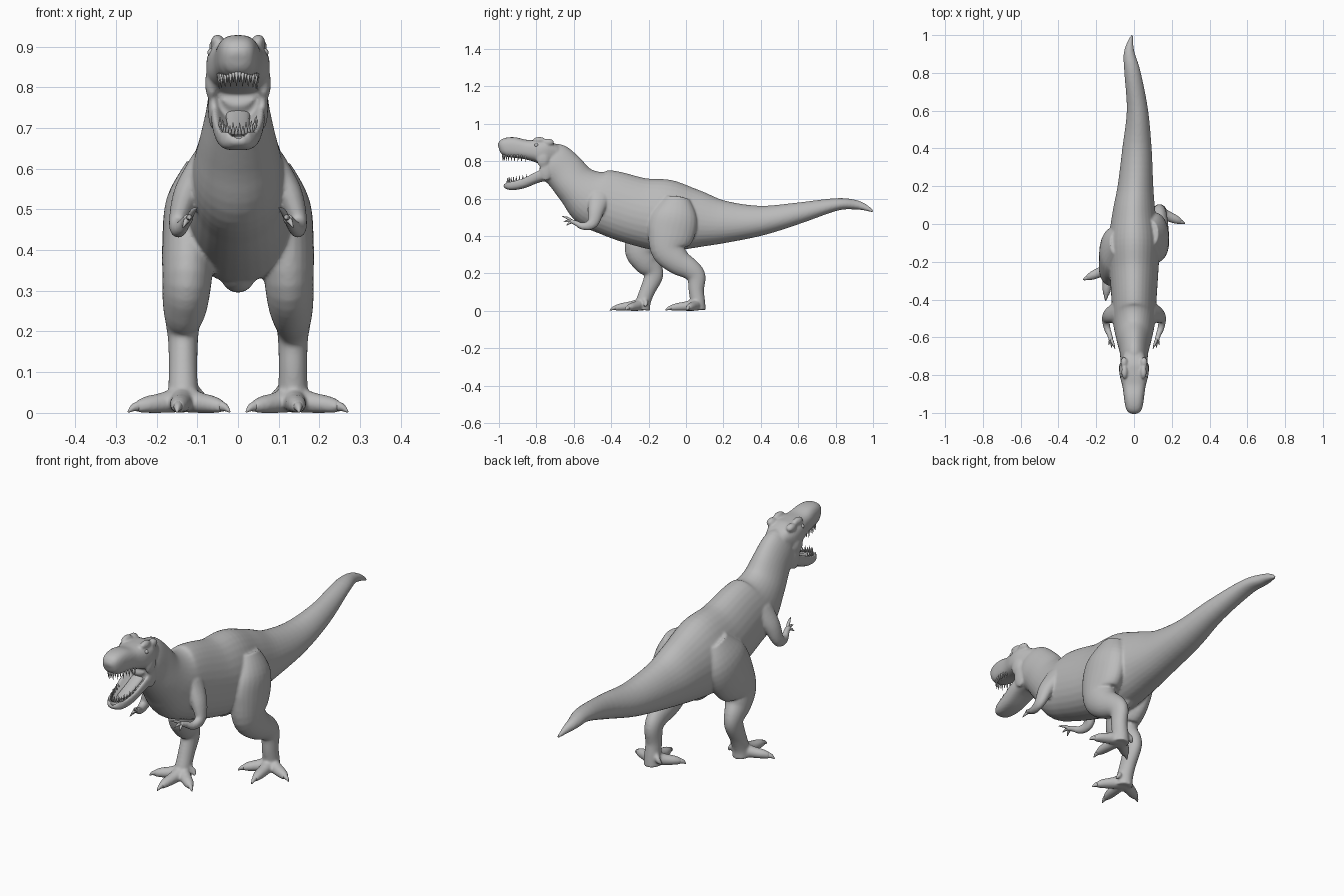
import bpy, bmesh
from math import sin, cos, pi, radians, copysign
from mathutils import Vector, Matrix

cube = bpy.data.objects.get("Cube")
if cube:
    bpy.data.objects.remove(cube, do_unlink=True)

hide = bpy.data.materials.new("grey_hide")
hide.use_nodes = True
GREY = (0.5, 0.5, 0.5, 1)
hide.diffuse_color = GREY
hide.node_tree.nodes["Principled BSDF"].inputs["Base Color"].default_value = GREY


# Cross-sections: angle -> (sideways, upwards) on a unit ring
def oval(a):
    return cos(a), sin(a)


def torso_section(a):
    return cos(a) * (1 - 0.12 * sin(a)), sin(a)


def boxy(a):
    return tuple(copysign(abs(c) ** 0.75, c) for c in (cos(a), sin(a)))


def trough(a):
    u = copysign(abs(cos(a)) ** 0.5, cos(a))
    return u, sin(a) if sin(a) < 0 else 0.9 * abs(sin(2 * a)) - 0.4 * sin(a) ** 4


def spline(pts, steps):
    """Smooth curve through rows of numbers."""
    pts = [Vector(p) for p in pts]
    ext = [pts[0]] + pts + [pts[-1]]
    rows = []
    for i in range(len(pts) - 1):
        a, b, c, d = ext[i:i + 4]
        for k in range(steps):
            t = k / steps
            rows.append(b + (c - a) * (t / 2) + (a * 2 - b * 5 + c * 4 - d) * (t * t / 2)
                        + (b * 3 - a - c * 3 + d) * (t ** 3 / 2))
    return rows + [pts[-1]]


def loft(bm, stations, section=oval, sides=24, steps=5):
    """Skin rings along a path of (x, y, z, half width, half height)."""
    rows = spline(stations, steps)
    path = [Vector(r[:3]) for r in rows]
    rings = []
    for i, r in enumerate(rows):
        t = (path[min(i + 1, len(path) - 1)] - path[max(i - 1, 0)]).normalized()
        up = t.cross(Vector((1, 0, 0))).normalized()
        side = up.cross(t)
        ring = []
        for k in range(sides):
            u, v = section(2 * pi * k / sides)
            p = path[i] + side * (u * max(r[3], 0.001)) + up * (v * max(r[4], 0.001))
            p.z = max(p.z, 0)
            ring.append(bm.verts.new(p))
        rings.append(ring)
    for a, b in zip(rings, rings[1:]):
        for k in range(sides):
            n = (k + 1) % sides
            bm.faces.new((a[k], a[n], b[n], b[k]))
    bm.faces.new(rings[0][::-1])
    bm.faces.new(rings[-1])


def ball(bm, centre, size, segments=16):
    bmesh.ops.create_uvsphere(bm, u_segments=segments, v_segments=segments // 2 + 2, radius=1,
                              matrix=Matrix.Translation(centre) @ Matrix.Diagonal((*size, 1)))


def finish(bm, name):
    bmesh.ops.recalc_face_normals(bm, faces=bm.faces)
    mesh = bpy.data.meshes.new(name)
    bm.to_mesh(mesh)
    bm.free()
    mesh.materials.append(hide)
    mesh.shade_smooth()
    obj = bpy.data.objects.new(name, mesh)
    bpy.context.collection.objects.link(obj)
    return obj


skin = bmesh.new()

# Tail, trunk and neck
loft(skin, [
    (-.01, 1.0, .53, .005, .006), (-.02, .96, .552, .016, .017), (-.025, .9, .568, .03, .026),
    (-.008, .8, .568, .043, .034), (.018, .6, .522, .056, .057), (.016, .4, .482, .077, .08),
    (.008, .2, .475, .094, .115), (0, .05, .49, .115, .157), (0, -.1, .508, .135, .192),
    (0, -.25, .53, .128, .182), (0, -.4, .575, .118, .175), (0, -.5, .605, .112, .158),
    (0, -.585, .67, .095, .118), (0, -.65, .745, .078, .11), (0, -.71, .797, .07, .105),
    (0, -.76, .82, .055, .07)], torso_section, 32)
ball(skin, (0, -.1, .345), (.045, .08, .05))

# Skull with brow ridges, cheeks and snout
loft(skin, [
    (0, -.69, .835, .055, .05), (0, -.75, .845, .076, .066), (0, -.8, .855, .076, .06),
    (0, -.86, .863, .061, .052), (0, -.92, .873, .053, .055), (0, -.965, .874, .046, .05),
    (0, -.99, .869, .034, .036), (0, -1.0, .866, .016, .02)], boxy, 28)

# Lower jaw
loft(skin, [
    (0, -.72, .745, .062, .05), (0, -.79, .72, .066, .034), (0, -.87, .685, .058, .03),
    (0, -.93, .672, .047, .027), (0, -.96, .675, .031, .022), (0, -.972, .68, .012, .012)],
    trough, 32)

for s in (-1, 1):
    ball(skin, (s * .05, -.785, .912), (.017, .035, .018))
    ball(skin, (s * .052, -.735, .9), (.02, .03, .02))
    ball(skin, (s * .064, -.765, .81), (.017, .035, .045))
    ball(skin, (s * .06, -.75, .75), (.014, .035, .055))
    # Shoulder, upper arm and forearm
    loft(skin, [
        (s * .085, -.46, .62, .03, .06), (s * .125, -.48, .54, .033, .045),
        (s * .148, -.5, .468, .022, .03), (s * .143, -.55, .452, .018, .02),
        (s * .128, -.59, .47, .014, .014), (s * .12, -.62, .48, .014, .011)], oval, 16)

# Legs: shared heights and girths, with each stride given by its y positions
LIMB = [(.085, .6, .045, .07), (.113, .51, .064, .12), (.12, .42, .066, .128),
        (.125, .33, .061, .095), (.13, .265, .055, .072), (.135, .22, .043, .056),
        (.135, .18, .037, .05), (.135, .11, .035, .041), (.135, .05, .037, .04),
        (.135, .005, .04, .044)]
STRIDES = {1: (-.05, -.06, -.08, -.095, -.045, .025, .055, .055, .062, .062),
           -1: (-.1, -.13, -.18, -.235, -.215, -.18, -.175, -.205, -.228, -.235)}
TOES = [(.135, -.06), (.015, -.172), (-.115, -.09)]
claws = bmesh.new()
for s, ys in STRIDES.items():
    loft(skin, [(s * x, y, z, w, d) for (x, z, w, d), y in zip(LIMB, ys)], oval, 24)
    foot = ys[-1]
    for dx, dy in TOES:
        def along(f, z, w, h):
            return s * (.135 + dx * f), foot + dy * f, z, w, h
        loft(skin, [along(0, .035, .03, .034), along(.35, .025, .027, .026),
                    along(.65, .02, .023, .021), along(.85, .014, .014, .014)], oval, 16)
        loft(claws, [along(.75, .018, .014, .015), along(.9, .013, .009, .01),
                     along(1, .002, .002, .002)], oval, 10, 3)
    # Small raised toe on the inside of the foot
    loft(skin, [(s * .11, foot + .01, .06, .014, .014), (s * .09, foot + .022, .04, .012, .012),
                (s * .078, foot + .012, .022, .006, .006)], oval, 10)

body = finish(skin, "body")
remesh = body.modifiers.new("blend", "REMESH")
remesh.mode = "VOXEL"
remesh.voxel_size = 0.006
remesh.use_smooth_shade = True
relax = body.modifiers.new("relax", "SMOOTH")
relax.factor = 0.5
relax.iterations = 5
finish(claws, "toe_claws")

# Fingers
fingers = bmesh.new()
for s in (-1, 1):
    for tip in ((.1, -.662, .505), (.118, -.655, .475), (.135, -.64, .455)):
        x, y, z = tip
        loft(fingers, [(s * .121, -.605, .476, .008, .008),
                       (s * (x + .121) / 2, (y - .605) / 2, (z + .486) / 2, .007, .007),
                       (s * x, y, z, .001, .001)], oval, 8, 3)
finish(fingers, "fingers")


# Teeth: cones set around a U-shaped arch
def teeth(name, count, half_width, back, reach, z, length, curve):
    bm = bmesh.new()
    for i in range(count):
        a = radians(-88 + 176 * i / (count - 1))
        size = length * (0.8 + 0.3 * (i % 2))
        centre = Vector((half_width * sin(a), back - reach * cos(a),
                         z + curve * (1 - cos(a)) + size / 2))
        bmesh.ops.create_cone(bm, cap_ends=True, segments=8, radius1=.0055, radius2=.0008,
                              depth=abs(size), matrix=Matrix.Translation(centre)
                              @ Matrix.Diagonal((1, 1, copysign(1, size), 1)))
    finish(bm, name)


teeth("upper_teeth", 20, .047, -.855, .125, .84, -.034, -.008)
teeth("lower_teeth", 18, .045, -.85, .105, .683, .027, .018)

# Tongue
tongue = bmesh.new()
loft(tongue, [(0, -.74, .745, .03, .014), (0, -.82, .71, .028, .012),
              (0, -.89, .688, .024, .009), (0, -.925, .688, .008, .004)], oval, 16)
finish(tongue, "tongue")

# Eyes and nostrils
details = bmesh.new()
for s in (-1, 1):
    ball(details, (s * .066, -.8, .885), (.009, .011, .01), 12)
    ball(details, (s * .026, -.978, .9), (.006, .006, .005), 8)
finish(details, "eyes_and_nostrils")
